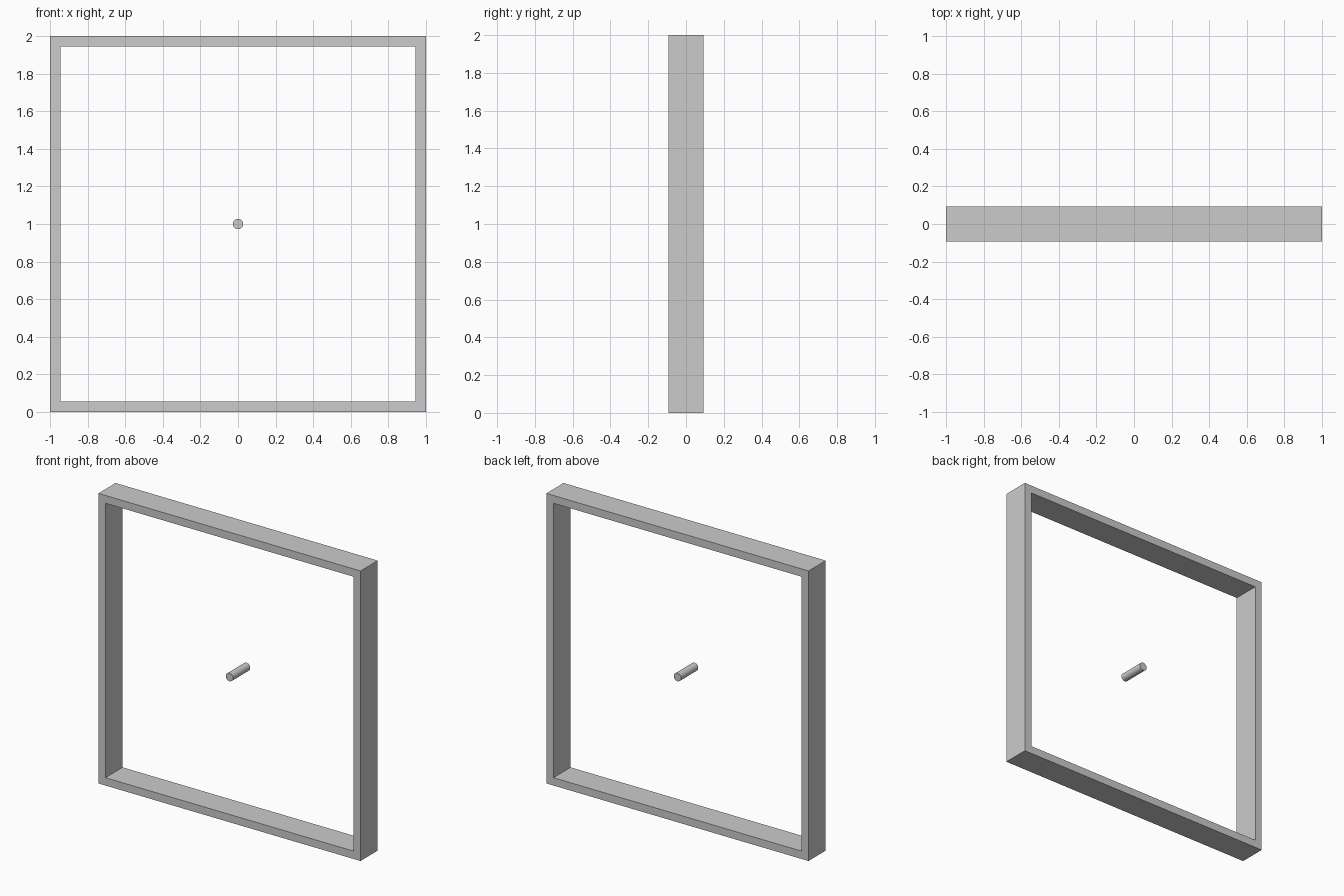
import bpy
import bmesh
import math

if "Cube" in bpy.data.objects:
    bpy.data.objects.remove(bpy.data.objects["Cube"])

OUTER = 1.0      # half width of the square frame
WALL = 0.054     # thickness of the frame bars
DEPTH = 0.187    # front-to-back depth
MID_Z = 1.0


def square(bm, half, y):
    """Four corner vertices of an upright square at depth y."""
    corners = ((-1, -1), (1, -1), (1, 1), (-1, 1))
    return [bm.verts.new((sx * half, y, MID_Z + sz * half)) for sx, sz in corners]


# Square frame: a rectangular section swept round four corners
bm = bmesh.new()
front, back = -DEPTH / 2, DEPTH / 2
rings = [square(bm, OUTER, front), square(bm, OUTER, back),
         square(bm, OUTER - WALL, back), square(bm, OUTER - WALL, front)]
for r in range(4):
    a, b = rings[r], rings[(r + 1) % 4]
    for i in range(4):
        j = (i + 1) % 4
        bm.faces.new((a[i], a[j], b[j], b[i]))
bmesh.ops.recalc_face_normals(bm, faces=bm.faces)
mesh = bpy.data.meshes.new("square_frame")
bm.to_mesh(mesh)
bm.free()
frame = bpy.data.objects.new("square_frame", mesh)
bpy.context.collection.objects.link(frame)

# Small round pin floating in the middle, as deep as the frame
bpy.ops.mesh.primitive_cylinder_add(vertices=32, radius=0.028, depth=DEPTH,
                                    location=(0, 0, MID_Z),
                                    rotation=(math.pi / 2, 0, 0))
pin = bpy.context.object
pin.name = "centre_pin"
bpy.ops.object.shade_smooth_by_angle(angle=math.radians(30))
